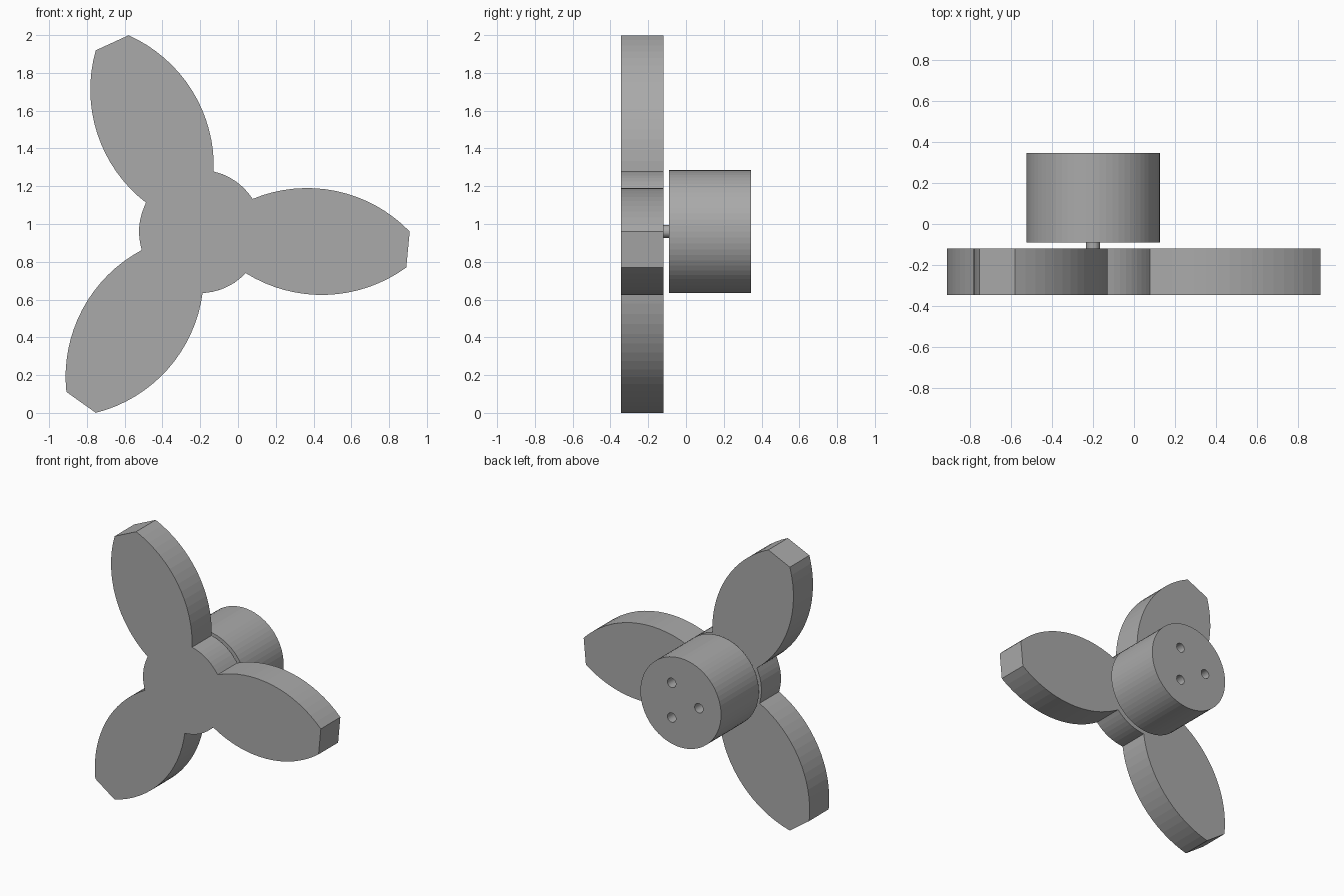
import bpy, bmesh, math
from mathutils import Matrix, Vector

if "Cube" in bpy.data.objects:
    bpy.data.objects.remove(bpy.data.objects["Cube"])

CX, CZ = -0.199, 0.96      # shaft axis, running along y
HUB_R = 0.325

grey = bpy.data.materials.new("plain grey")
grey.diffuse_color = (0.4, 0.4, 0.4, 1)
grey.use_nodes = True
grey.node_tree.nodes["Principled BSDF"].inputs["Base Color"].default_value = grey.diffuse_color


def finish(bm, name):
    bmesh.ops.recalc_face_normals(bm, faces=bm.faces[:])
    mesh = bpy.data.meshes.new(name)
    bm.to_mesh(mesh)
    bm.free()
    mesh.materials.append(grey)
    obj = bpy.data.objects.new(name, mesh)
    bpy.context.collection.objects.link(obj)
    return obj


def add_cylinder(bm, r, y0, y1, sides, x=0.0, z=0.0):
    """Cylinder along y, placed relative to the shaft axis."""
    place = Matrix.Translation((CX + x, (y0 + y1) / 2, CZ + z)) @ Matrix.Rotation(math.pi / 2, 4, 'X')
    bmesh.ops.create_cone(bm, cap_ends=True, segments=sides, radius1=r, radius2=r,
                          depth=y1 - y0, matrix=place)


def arc(p, q, r, n):
    """Points of a clockwise arc from p to q, both ends included."""
    p, q = Vector(p), Vector(q)
    d = q - p
    h = math.sqrt(r * r - d.length_squared / 4)
    c = (p + q) / 2 + Vector((d.y, -d.x)).normalized() * h
    a0 = math.atan2(p.y - c.y, p.x - c.x)
    sweep = 2 * math.asin(d.length / 2 / r)
    return [c + r * Vector((math.cos(a0 - sweep * i / n), math.sin(a0 - sweep * i / n)))
            for i in range(n + 1)]


# Propeller: one blade and the hub arc after it, repeated three times
root_top, tip_top = (0.277, 0.173), (1.108, 0.0)
root_low, tip_low = (0.240, -0.220), (1.090, -0.190)
a_start = math.atan2(root_low[1], root_low[0])
a_end = math.atan2(root_top[1], root_top[0]) - math.radians(120)
third = arc(root_top, tip_top, 0.755, 16) + arc(tip_low, root_low, 0.76, 16)
for i in range(1, 8):
    a = a_start + (a_end - a_start) * i / 8
    third.append(HUB_R * Vector((math.cos(a), math.sin(a))))

bm = bmesh.new()
outline = []
for k in range(3):
    turn = Matrix.Rotation(math.radians(-120 * k), 2)
    for p in third:
        q = turn @ p
        outline.append(bm.verts.new((CX + q.x, -0.345, CZ + q.y)))
face = bm.faces.new(outline)
ext = bmesh.ops.extrude_face_region(bm, geom=[face])
bmesh.ops.translate(bm, vec=(0, 0.225, 0),
                    verts=[v for v in ext["geom"] if isinstance(v, bmesh.types.BMVert)])
finish(bm, "propeller")

# Shaft between propeller and motor
bm = bmesh.new()
add_cylinder(bm, 0.034, -0.12, -0.09, 32)
finish(bm, "shaft")

# Motor body with three blind mounting holes in the back
bm = bmesh.new()
add_cylinder(bm, HUB_R, -0.09, 0.345, 64)
motor = finish(bm, "motor_body")

bm = bmesh.new()
for k in range(3):
    a = math.radians(180 + 120 * k)
    add_cylinder(bm, 0.034, 0.245, 0.40, 32, 0.146 * math.cos(a), 0.146 * math.sin(a))
cutter = finish(bm, "hole_cutter")
cutter.hide_render = True

cut = motor.modifiers.new("mounting holes", 'BOOLEAN')
cut.operation = 'DIFFERENCE'
cut.solver = 'EXACT'
cut.object = cutter
bpy.context.view_layer.objects.active = motor
bpy.ops.object.modifier_apply(modifier=cut.name)
bpy.data.objects.remove(cutter)
